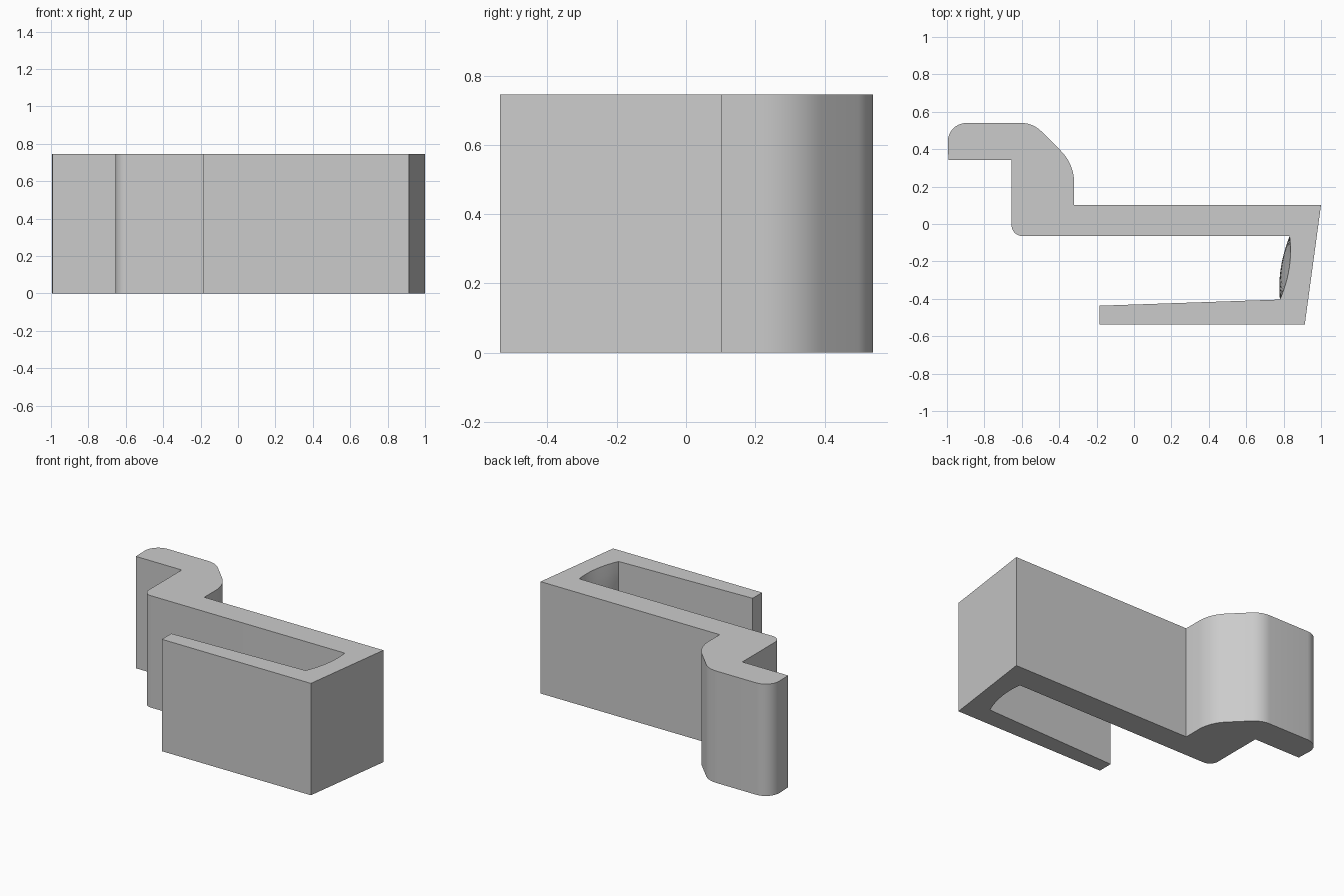
import bpy, bmesh, math
from mathutils import Vector

cube = bpy.data.objects.get("Cube")
if cube:
    bpy.data.objects.remove(cube, do_unlink=True)

HEIGHT = 0.745
LEVELS = 12
ARC_STEPS = 12


def fillet(prev, corner, nxt, radius, steps=10):
    """Points of a tangent arc that rounds a sharp corner."""
    p, c, n = Vector(prev), Vector(corner), Vector(nxt)
    a, b = (p - c).normalized(), (n - c).normalized()
    half = a.angle(b) / 2
    start = c + a * radius / math.tan(half)
    end = c + b * radius / math.tan(half)
    centre = c + (a + b).normalized() * radius / math.sin(half)
    u, v = start - centre, end - centre
    total = u.angle(v)
    return [centre + (u * math.sin(total * (1 - i / steps))
                      + v * math.sin(total * i / steps)) / math.sin(total)
            for i in range(steps + 1)]


# Sharp outline corners with their fillet radius
corners = [
    ((-0.655, 0.343), 0), ((-0.992, 0.343), 0), ((-1.0, 0.54), 0.1),
    ((-0.54, 0.54), 0.15), ((-0.32, 0.32), 0.24), ((-0.32, 0.102), 0),
    ((1.0, 0.102), 0), ((0.913, -0.537), 0), ((-0.185, -0.537), 0),
    ((-0.185, -0.437), 0), ((0.78, -0.404), 0), ((0.832, -0.065), 0),
    ((-0.655, -0.065), 0.06),
]
outline = []
for i, (point, radius) in enumerate(corners):
    before, after = corners[i - 1][0], corners[(i + 1) % len(corners)][0]
    outline += fillet(before, point, after, radius) if radius else [Vector(point)]

# Split the inner end wall of the slot so that it can curve
slot_low, slot_high = Vector(corners[10][0]), Vector(corners[11][0])
k = outline.index(slot_low) + 1
wall = [slot_low.lerp(slot_high, i / ARC_STEPS) for i in range(1, ARC_STEPS)]
outline[k:k] = wall

# Stack the outline in levels, the slot end is hollow at the rims and full at mid height
bm = bmesh.new()
rings = []
for level in range(LEVELS + 1):
    t = level / LEVELS
    bow = -0.021 + 0.045 * (2 * t - 1) ** 2
    ring = []
    for i, p in enumerate(outline):
        s = (i - k + 1) / ARC_STEPS
        shift = 4 * s * (1 - s) * bow if 0 < s < 1 else 0
        ring.append(bm.verts.new((p.x + shift, p.y, t * HEIGHT)))
    rings.append(ring)
count = len(outline)
for low, high in zip(rings, rings[1:]):
    for i in range(count):
        j = (i + 1) % count
        bm.faces.new((low[i], low[j], high[j], high[i]))
bm.faces.new(rings[0])
bm.faces.new(rings[-1])
bmesh.ops.recalc_face_normals(bm, faces=bm.faces)

mesh = bpy.data.meshes.new("clip_body")
bm.to_mesh(mesh)
bm.free()
clip = bpy.data.objects.new("clip_body", mesh)
bpy.context.collection.objects.link(clip)

# Plain grey material
grey = bpy.data.materials.new("light_grey")
grey.use_nodes = True
colour = (0.6, 0.6, 0.6, 1)
grey.diffuse_color = colour
grey.node_tree.nodes["Principled BSDF"].inputs["Base Color"].default_value = colour
mesh.materials.append(grey)

bpy.ops.object.select_all(action="DESELECT")
clip.select_set(True)
bpy.context.view_layer.objects.active = clip
bpy.ops.object.shade_smooth_by_angle(angle=math.radians(25))
